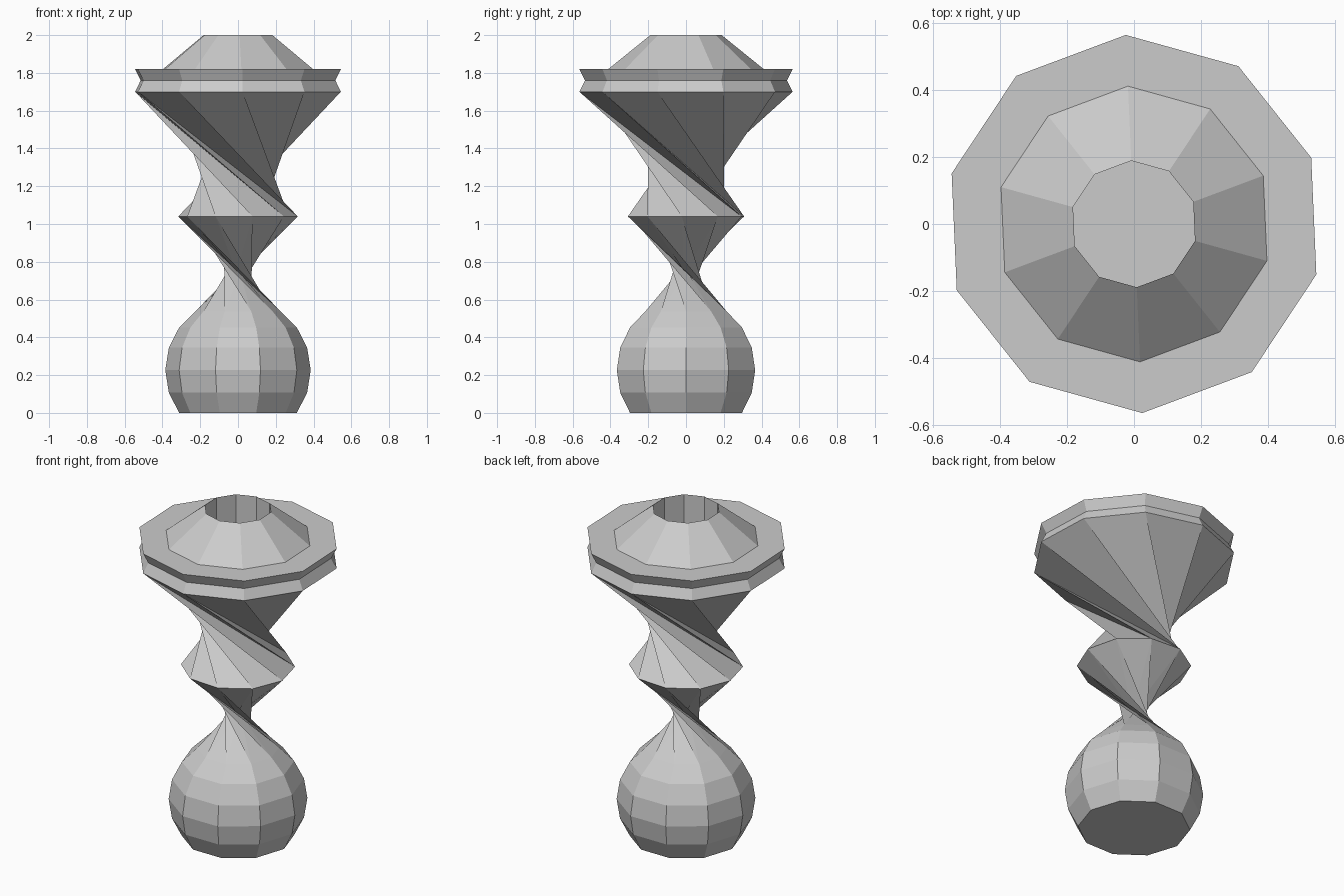
import bpy, bmesh
from math import cos, sin, radians

if "Cube" in bpy.data.objects:
    bpy.data.objects.remove(bpy.data.objects["Cube"])

SIDES = 10
SPHERE_R, SPHERE_Z = 0.385, 0.226
TWIST_LOW, TWIST_HIGH = -148, -119.5   # degrees turned in each pleated section

bm = bmesh.new()


def ring(radius, z, turn):
    return [bm.verts.new((radius * cos(radians(turn + 360 * i / SIDES)),
                          radius * sin(radians(turn + 360 * i / SIDES)), z))
            for i in range(SIDES)]


def bridge(lo, hi, pleated=False):
    for i in range(SIDES):
        j = (i + 1) % SIDES
        if pleated:
            bm.faces.new((lo[i], lo[j], hi[i]))
            bm.faces.new((lo[j], hi[j], hi[i]))
        else:
            bm.faces.new((lo[i], lo[j], hi[j], hi[i]))


# Round bulb base, cut flat at the bottom
rings = [ring(SPHERE_R * cos(radians(a)), max(0, SPHERE_Z + SPHERE_R * sin(radians(a))), 0)
         for a in (-36, -18, 0, 18, 36, 54)]
for lo, hi in zip(rings, rings[1:]):
    bridge(lo, hi)
bm.faces.new(rings[0][::-1])

# Two twisted, pleated stem sections
collar = ring(0.317, 1.04, TWIST_LOW)
turn = TWIST_LOW + TWIST_HIGH
rim = ring(0.565, 1.70, turn)
bridge(rings[-1], collar, pleated=True)
bridge(collar, rim, pleated=True)

# Grooved rim, flat shelf, sloped crown and the well in its top
last = rim
for radius, z in ((0.535, 1.76), (0.565, 1.82), (0.412, 1.82), (0.189, 2.0), (0.189, 1.82)):
    new = ring(radius, z, turn)
    bridge(last, new)
    last = new
bm.faces.new(last)

mesh = bpy.data.meshes.new("twisted_pedestal")
bm.to_mesh(mesh)
bm.free()
obj = bpy.data.objects.new("twisted_pedestal", mesh)
bpy.context.collection.objects.link(obj)
